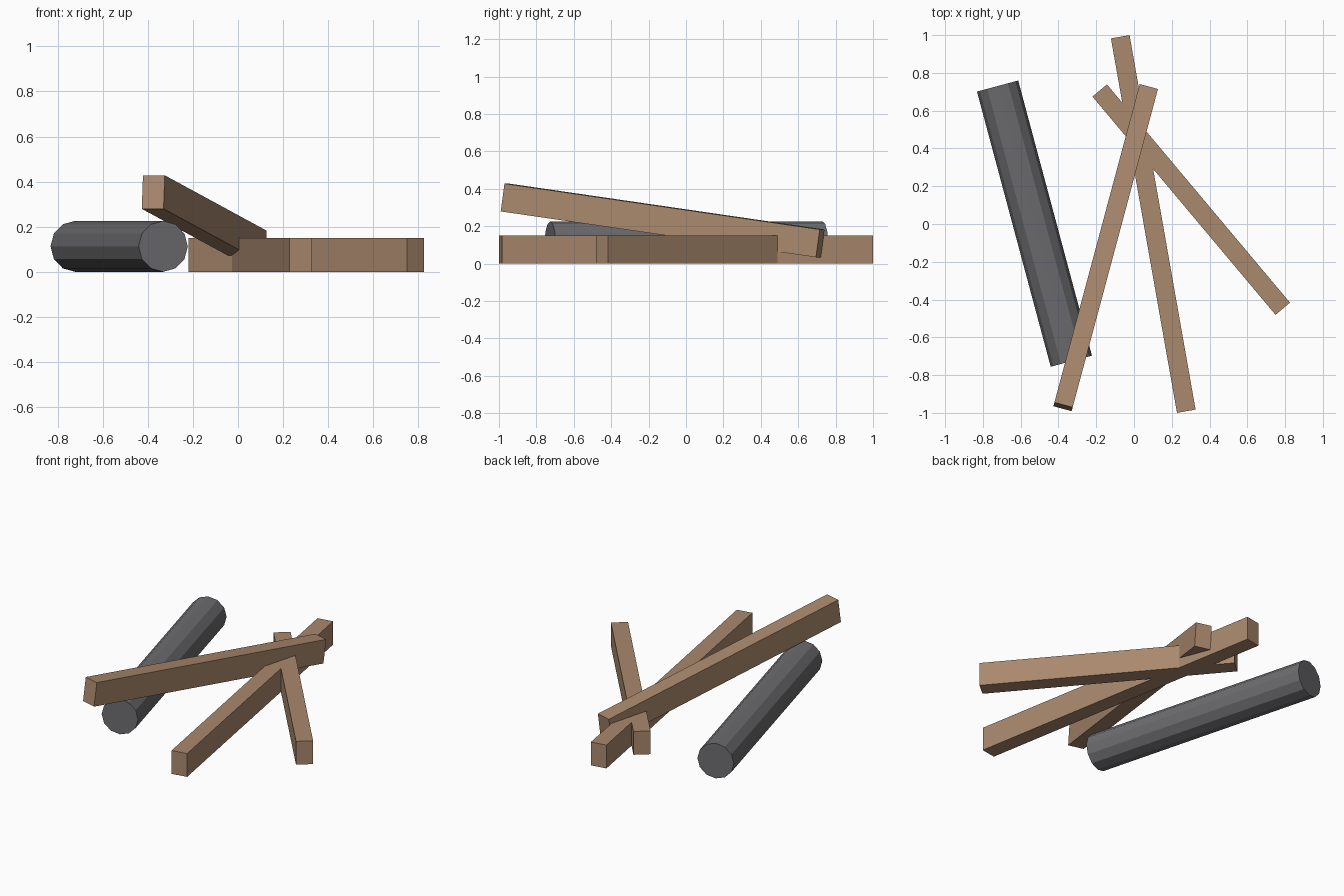
import bpy
from math import radians

if "Cube" in bpy.data.objects:
    bpy.data.objects.remove(bpy.data.objects["Cube"], do_unlink=True)


def make_material(name, rgb):
    mat = bpy.data.materials.new(name)
    mat.use_nodes = True
    mat.diffuse_color = (*rgb, 1)
    mat.node_tree.nodes["Principled BSDF"].inputs["Base Color"].default_value = (*rgb, 1)
    return mat


wood = make_material("brown_wood", (0.40, 0.25, 0.155))
metal = make_material("dark_grey_metal", (0.15, 0.15, 0.16))

BEAM_WIDTH, BEAM_HEIGHT = 0.1, 0.15
PIPE_RADIUS = 0.113


def beam(name, centre, length, yaw, tilt=0):
    """Rectangular timber running along its local y axis."""
    bpy.ops.mesh.primitive_cube_add(size=1, location=centre)
    obj = bpy.context.object
    obj.name = name
    obj.scale = (BEAM_WIDTH, length, BEAM_HEIGHT)
    obj.rotation_euler = (radians(tilt), 0, radians(yaw))
    obj.data.materials.append(wood)
    return obj


# Two timbers lying crossed on the ground
beam("long_ground_beam", (0.102, 0, BEAM_HEIGHT / 2), 2.013, 10)
beam("short_ground_beam", (0.303, 0.129, BEAM_HEIGHT / 2), 1.508, 40)

# Timber leaning over the pipe
beam("leaning_beam", (-0.15, -0.125, 0.231), 1.762, -15, -8)

# Twelve-sided pipe with closed ends
bpy.ops.mesh.primitive_cylinder_add(
    vertices=12, radius=PIPE_RADIUS, depth=1.508,
    location=(-0.527, 0.002, PIPE_RADIUS),
    rotation=(radians(90), 0, radians(15)))
pipe = bpy.context.object
pipe.name = "pipe"
pipe.data.materials.append(metal)
